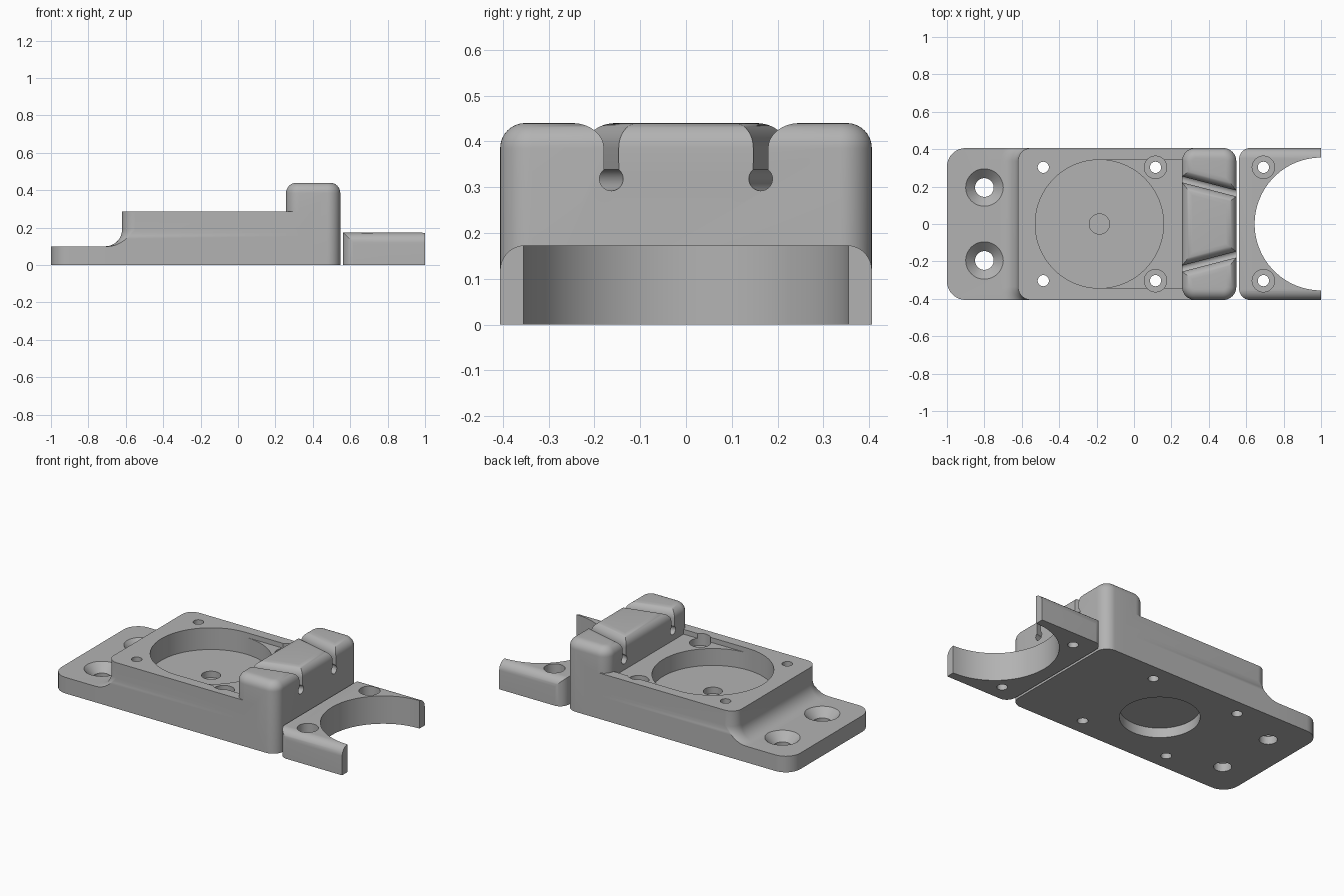
import bpy, bmesh, math
from math import sin, cos, pi

if "Cube" in bpy.data.objects:
    bpy.data.objects.remove(bpy.data.objects["Cube"])

grey = bpy.data.materials.new("plain_grey")
grey.diffuse_color = (0.45, 0.45, 0.45, 1)
grey.use_nodes = True
grey.node_tree.nodes["Principled BSDF"].inputs["Base Color"].default_value = grey.diffuse_color


def loft(name, layers):
    """Closed solid through matching rings of 3D points."""
    bm = bmesh.new()
    rings = [[bm.verts.new(p) for p in ring] for ring in layers]
    n = len(rings[0])
    for a, b in zip(rings, rings[1:]):
        for i in range(n):
            j = (i + 1) % n
            bm.faces.new((a[i], a[j], b[j], b[i]))
    bm.faces.new(rings[0])
    bm.faces.new(rings[-1])
    bmesh.ops.recalc_face_normals(bm, faces=bm.faces)
    me = bpy.data.meshes.new(name)
    bm.to_mesh(me)
    bm.free()
    me.materials.append(grey)
    ob = bpy.data.objects.new(name, me)
    bpy.context.collection.objects.link(ob)
    return ob


def at_z(pts, z):
    return [(x, y, z) for x, y in pts]


def arc(cx, cy, r, a0, a1, n=10):
    return [(cx + r * cos(a0 + (a1 - a0) * i / n),
             cy + r * sin(a0 + (a1 - a0) * i / n)) for i in range(n + 1)]


def rounded_rect(x0, x1, y, left, right):
    """Plan outline with separate corner radii on the left and right."""
    def corner(cx, cy, r, a):
        return arc(cx, cy, r, a, a + pi / 2) if r else [(cx, cy)]
    return (corner(x1 - right, y - right, right, 0) + corner(x0 + left, y - left, left, pi / 2)
            + corner(x0 + left, left - y, left, pi) + corner(x1 - right, right - y, right, 1.5 * pi))


def disc(x, y, r0, z0, z1, r1=None, n=64):
    """Vertical cylinder or cone."""
    ring = lambda r: arc(x, y, r, 0, 2 * pi * (n - 1) / n, n - 1)
    return loft("cutter", [at_z(ring(r0), z0), at_z(ring(r1 or r0), z1)])


def combine(ob, other, op):
    bpy.context.view_layer.objects.active = ob
    m = ob.modifiers.new("bool", 'BOOLEAN')
    m.operation, m.solver, m.object = op, 'EXACT', other
    bpy.ops.object.modifier_apply(modifier=m.name)
    bpy.data.objects.remove(other)


def finish(ob):
    bpy.ops.object.select_all(action='DESELECT')
    ob.select_set(True)
    bpy.context.view_layer.objects.active = ob
    bpy.ops.object.shade_smooth_by_angle(angle=math.radians(30))


W = 0.406  # half width of both parts


# Main block, with a concave fillet flaring out at its left foot
def block_ring(d):
    r = 0.07 + d
    end = math.asin(0.07 / r)
    top = arc(-0.55, W - 0.07, r, pi - end, pi, 12)
    return [(0.4, W)] + top + [(x, -y) for x, y in reversed(top)] + [(0.4, -W)]


F = 0.09
layers = [at_z(block_ring(F), 0)]
layers += [at_z(block_ring(F * (1 - sin(t * pi / 16))), 0.1 + F * (1 - cos(t * pi / 16)))
           for t in range(9)]
layers.append(at_z(block_ring(0), 0.285))
body = loft("base_body", layers)

# Mounting foot
foot = rounded_rect(-1, -0.4, W, 0.1, 0)
combine(body, loft("foot", [at_z(foot, 0), at_z(foot, 0.1)]), 'UNION')

# Raised ridge with rounded top edges
R = 0.055
layers = [at_z(rounded_rect(0.257, 0.547, W, 0.07, 0.07), 0)]
for i in range(9):
    a = i * pi / 16
    d = R * (1 - cos(a))
    layers.append(at_z(rounded_rect(0.257 + d, 0.547 - d, W - d, 0.07 - d, 0.07 - d),
                       0.44 - R + R * sin(a)))
combine(body, loft("ridge", layers), 'UNION')

# Shallow channel and round pocket with a blind centre hole
chan = [(-0.185, -0.343), (0.257, -0.343), (0.257, 0.343), (-0.185, 0.343)]
combine(body, loft("cutter", [at_z(chan, 0.255), at_z(chan, 0.285 + 0.1)]), 'DIFFERENCE')
combine(body, disc(-0.185, 0, 0.343, 0.15, 0.4, n=96), 'DIFFERENCE')
combine(body, disc(-0.185, 0, 0.054, 0.11, 0.2), 'DIFFERENCE')
# Recess under the base
combine(body, disc(-0.185, 0, 0.222, -0.1, 0.06, n=96), 'DIFFERENCE')

# Keyhole slot profile (offset, height) with flared mouth
half = [(0.026 * sin(a), 0.318 - 0.026 * cos(a)) for a in [i * 2.47 / 10 for i in range(1, 11)]]
half += [(0.071 - 0.055 * cos(i * pi / 16), 0.385 + 0.055 * sin(i * pi / 16)) for i in range(9)]
half += [(0.071, 0.48)]
slot = [(0, 0.292)] + half + [(-u, z) for u, z in reversed(half)]

for s in (1, -1):
    # Slanted slots through the ridge
    rings = [[(x, s * (0.163 + (0.547 - x) * 0.26) + u, z) for u, z in slot]
             for x in (0.2, 0.6)]
    combine(body, loft("cutter", rings), 'DIFFERENCE')
    # Screw holes, counterbores and countersinks
    for x in (-0.485, 0.115):
        combine(body, disc(x, s * 0.303, 0.03, -0.1, 0.4, n=32), 'DIFFERENCE')
    combine(body, disc(0.115, s * 0.303, 0.06, 0.21, 0.4, n=48), 'DIFFERENCE')
    combine(body, disc(-0.8, s * 0.195, 0.05, -0.1, 0.2, n=48), 'DIFFERENCE')
    combine(body, disc(-0.8, s * 0.195, 0.04, 0.04, 0.11, 0.11, n=48), 'DIFFERENCE')
finish(body)

# Separate clamp cap: profile with rounded shoulders, rounded plan corners
H, S = 0.173, 0.055
shoulder = arc(W - S, H - S, S, 0, pi / 2)
profile = [(W, 0)] + shoulder + [(-y, z) for y, z in reversed(shoulder)] + [(-W, 0)]
cap = loft("clamp_cap", [[(x, y, z) for y, z in profile] for x in (0.562, 1.0)])
plan = rounded_rect(0.562, 1.1, W + 0.0005, 0.06, 0)
combine(cap, loft("cutter", [at_z(plan, -0.1), at_z(plan, 0.3)]), 'INTERSECT')
combine(cap, disc(1.0, 0, 0.355, -0.1, 0.3, n=96), 'DIFFERENCE')
for s in (1, -1):
    combine(cap, disc(0.692, s * 0.303, 0.03, -0.1, 0.3, n=32), 'DIFFERENCE')
    combine(cap, disc(0.692, s * 0.303, 0.06, 0.1, 0.3, n=48), 'DIFFERENCE')
finish(cap)
